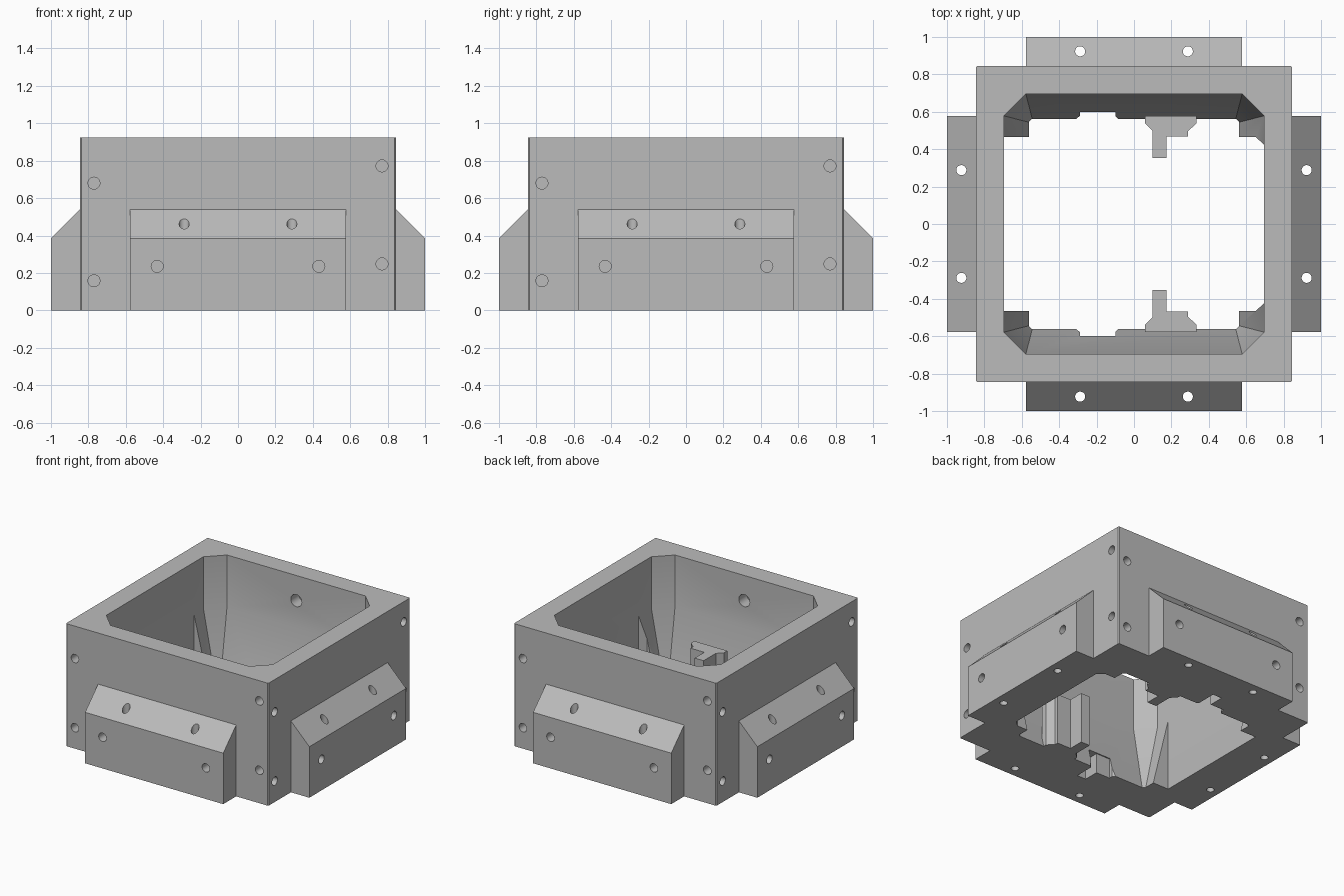
import bpy, bmesh, math
from mathutils import Matrix, Vector

if "Cube" in bpy.data.objects:
    bpy.data.objects.remove(bpy.data.objects["Cube"])

grey = bpy.data.materials.new("plain grey")
grey.diffuse_color = (0.50, 0.50, 0.50, 1)
grey.use_nodes = True
grey.node_tree.nodes["Principled BSDF"].inputs["Base Color"].default_value = grey.diffuse_color


def make(name, bm):
    bmesh.ops.recalc_face_normals(bm, faces=bm.faces)
    me = bpy.data.meshes.new(name)
    bm.to_mesh(me)
    bm.free()
    me.materials.append(grey)
    ob = bpy.data.objects.new(name, me)
    bpy.context.collection.objects.link(ob)
    return ob


def add_prism(bm, pts, z0, z1):
    """Extrude a plan outline from z0 to z1."""
    f = bm.faces.new([bm.verts.new((x, y, z0)) for x, y in pts])
    r = bmesh.ops.extrude_face_region(bm, geom=[f])
    vs = [g for g in r["geom"] if isinstance(g, bmesh.types.BMVert)]
    bmesh.ops.translate(bm, verts=vs, vec=(0, 0, z1 - z0))


def prism(name, outlines, z0, z1):
    bm = bmesh.new()
    for pts in outlines:
        add_prism(bm, pts, z0, z1)
    return make(name, bm)


def hull(name, pts):
    bm = bmesh.new()
    for p in pts:
        bm.verts.new(p)
    bmesh.ops.convex_hull(bm, input=bm.verts)
    bmesh.ops.dissolve_limit(bm, angle_limit=0.01, verts=bm.verts, edges=bm.edges)
    return make(name, bm)


def combine(target, tool, op):
    m = target.modifiers.new(op, "BOOLEAN")
    m.operation, m.solver, m.object = op, "EXACT", tool
    bpy.context.view_layer.objects.active = target
    bpy.ops.object.modifier_apply(modifier=m.name)
    bpy.data.objects.remove(tool)


def octagon(a, b):
    """Square of half width a whose corners are cut back to b."""
    return [(a, -b), (a, b), (b, a), (-b, a), (-a, b), (-a, -b), (-b, -a), (b, -a)]


def square(a):
    return [(a, a), (-a, a), (-a, -a), (a, -a)]


# Outer box
H = 0.925
body = prism("housing", [octagon(0.846, 0.838)], 0, H)

# Four sloped mounting flanges
side = [(-0.8, 0), (-1, 0), (-1, 0.385), (-0.845, 0.54), (-0.8, 0.54)]
for k in range(4):
    rot = Matrix.Rotation(k * math.pi / 2, 3, "Z")
    flange = hull("flange", [rot @ Vector((x, y, z)) for x in (-0.577, 0.577) for y, z in side])
    combine(body, flange, "UNION")

# Cavity: octagonal above, tapering to a smaller square below
oct_in = octagon(0.695, 0.578)
cavity = hull("cavity",
              [(x, y, z) for x, y in oct_in for z in (1.1, 0.54)]
              + [(-0.62, s * 0.62, 0.465) for s in (-1, 1)]
              + [(x, y, z) for x, y in square(0.538) for z in (0.385, -0.1)])
combine(body, cavity, "DIFFERENCE")

# Wide passage between the corner posts, chamfered on the right
passage = prism("passage", [[(-0.695, -0.465), (0.65, -0.465), (0.695, -0.425),
                             (0.695, 0.425), (0.65, 0.465), (-0.695, 0.465)]], -0.1, 0.8)
combine(body, passage, "DIFFERENCE")

# Keys on the sills, and matching sockets under them
key = [(0.06, 0), (0.1, 0.04), (0.1, 0.185), (0.175, 0.185), (0.175, 0.07),
       (0.29, 0.07), (0.29, 0.04), (0.335, 0)]
W = 0.538
for s in (-1, 1):
    root = [(0.335, 0.04), (0.06, 0.04)]
    outline = [(x, s * (W - d)) for x, d in key] + [(x, s * (W + d)) for x, d in root]
    combine(body, prism("key", [outline], 0, 0.385), "UNION")
    outline = [(-x, s * (W + d)) for x, d in key] + [(-x, s * (W - d)) for x, d in root]
    combine(body, prism("socket", [outline], -0.1, 0.15), "DIFFERENCE")

# Screw holes
bm = bmesh.new()


def hole(start, end, r):
    a, b = Vector(start), Vector(end)
    d = b - a
    m = Matrix.Translation((a + b) / 2) @ d.to_track_quat("Z", "Y").to_matrix().to_4x4()
    bmesh.ops.create_cone(bm, cap_ends=True, segments=20, radius1=r, radius2=r,
                          depth=d.length, matrix=m)


for k in range(4):
    rot = Matrix.Rotation(k * math.pi / 2, 3, "Z")
    for x, z in ((-0.77, 0.68), (-0.77, 0.158), (0.77, 0.772), (0.77, 0.248)):
        hole(rot @ Vector((x, -0.9, z)), rot @ Vector((x, -0.6, z)), 0.032)
    for s in (-1, 1):
        hole(rot @ Vector((s * 0.432, -1.05, 0.235)), rot @ Vector((s * 0.432, -0.8, 0.235)), 0.032)
        hole(rot @ Vector((s * 0.288, -0.923, -0.1)), rot @ Vector((s * 0.288, -0.923, 0.7)), 0.027)
for s in (-1, 1):
    hole((0, s * 0.6, 0.735), (0, s * 0.79, 0.735), 0.046)
combine(body, make("holes", bm), "DIFFERENCE")

# Smooth hole walls, crisp edges
bpy.ops.object.select_all(action="DESELECT")
body.select_set(True)
bpy.context.view_layer.objects.active = body
bpy.ops.object.shade_smooth_by_angle(angle=math.radians(30))
